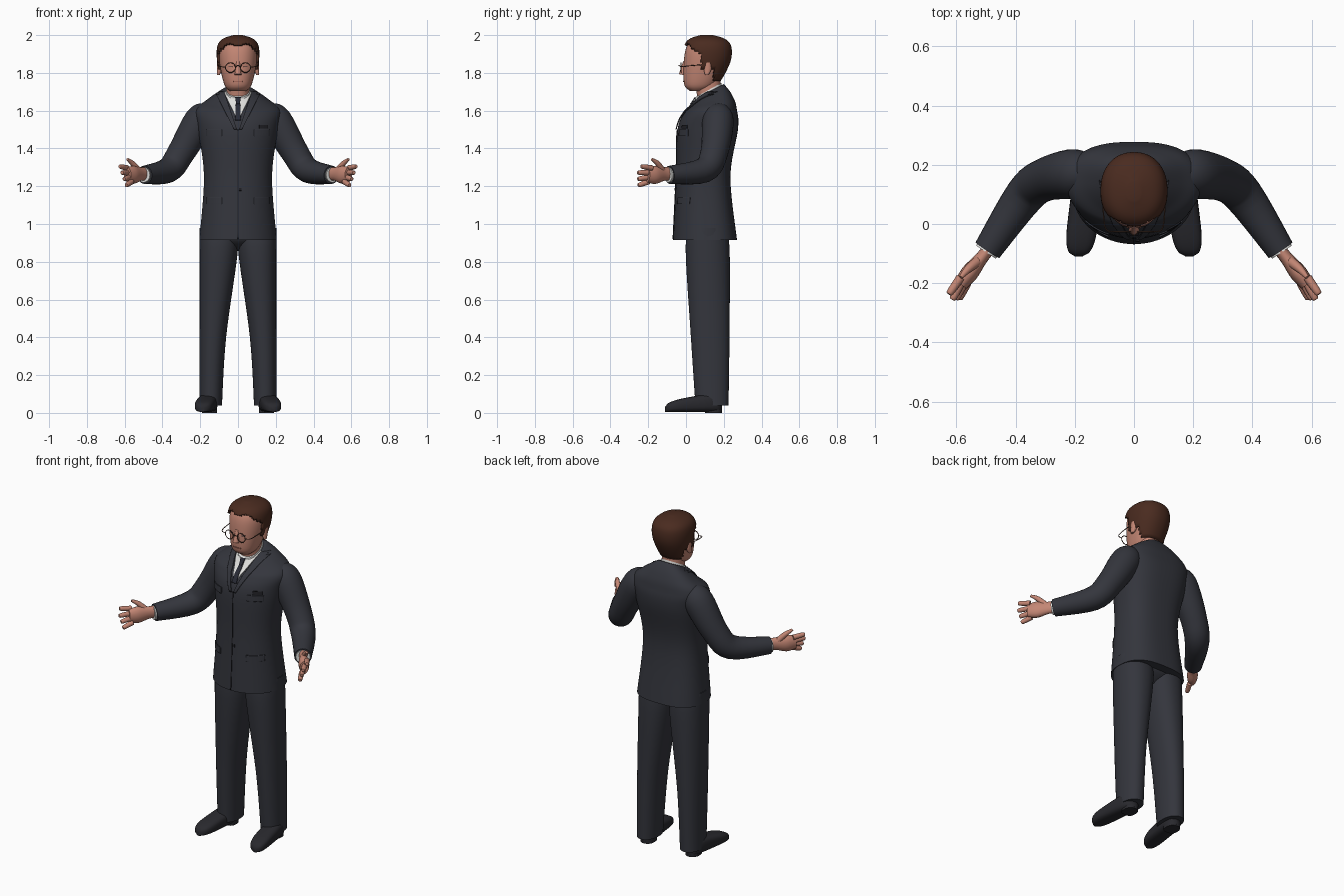
import bpy, bmesh
from math import sin, cos, pi
from mathutils import Vector
from mathutils.bvhtree import BVHTree

if "Cube" in bpy.data.objects:
    bpy.data.objects.remove(bpy.data.objects["Cube"])


def material(name, *rgb):
    mat = bpy.data.materials.new(name)
    mat.use_nodes = True
    mat.diffuse_color = (*rgb, 1)
    shader = mat.node_tree.nodes["Principled BSDF"]
    shader.inputs["Base Color"].default_value = (*rgb, 1)
    shader.inputs["Roughness"].default_value = .8
    return mat


SUIT = material("charcoal_suit", .034, .036, .046)
SEAM = material("dark_seam", .014, .014, .018)
TIE = material("navy_tie", .022, .024, .036)
SHIRT = material("white_shirt", .75, .75, .73)
SKIN = material("skin", .55, .24, .175)
LIP = material("lips", .4, .15, .11)
HAIR = material("brown_hair", .068, .024, .014)
SHOE = material("shoe_leather", .022, .022, .027)
METAL = material("spectacle_frame", .09, .045, .03)


def finish(ob, mat, mirror=False):
    ob.data.materials.append(mat)
    for other in bpy.context.selected_objects:
        other.select_set(False)
    ob.select_set(True)
    bpy.context.view_layer.objects.active = ob
    bpy.ops.object.shade_smooth_by_angle(angle=pi / 4)
    if mirror:
        ob.modifiers.new("Mirror", 'MIRROR').use_mirror_merge = False
    return ob


def make(name, verts, faces, mat, mirror=False):
    mesh = bpy.data.meshes.new(name)
    mesh.from_pydata(verts, [], faces)
    bm = bmesh.new()
    bm.from_mesh(mesh)
    bmesh.ops.recalc_face_normals(bm, faces=bm.faces)
    bm.to_mesh(mesh)
    bm.free()
    ob = bpy.data.objects.new(name, mesh)
    bpy.context.collection.objects.link(ob)
    return finish(ob, mat, mirror)


def spline(keys, steps):
    # Smooth interpolation through tuples
    out, last = [], len(keys) - 1
    for i in range(last):
        before, start, end, after = (keys[max(0, min(last, i + k))] for k in (-1, 0, 1, 2))
        for s in range(steps):
            t = s / steps
            blend = t * t * (3 - 2 * t)
            leave, arrive = t * (1 - t) ** 2 / 2, t * t * (t - 1) / 2
            out.append([q + (r - q) * blend + (r - p) * leave + (w - q) * arrive
                        for p, q, r, w in zip(before, start, end, after)])
    return out + [keys[-1]]


def loft(name, rings, mat, mirror=False):
    count, total = len(rings[0]), len(rings) * len(rings[0])
    faces = [(base + j, base + (j + 1) % count, base + count + (j + 1) % count, base + count + j)
             for base in range(0, total - count, count) for j in range(count)]
    faces += [range(count), range(total - count, total)]
    return make(name, [point for ring in rings for point in ring], faces, mat, mirror)


def oval(count, front, back):
    # Superellipse outline, with its own squareness at the front and the back
    def swell(value, power):
        return abs(value) ** (2 / power) * (1 if value > 0 else -1)
    turns = [2 * pi * j / count for j in range(count)]
    powers = [back if sin(a) > 0 else front for a in turns]
    return [(swell(cos(a), p), swell(sin(a), p)) for a, p in zip(turns, powers)]


def body(name, keys, mat, outer=0, tilt=0, count=48, square=2.2, rear=2.2, mirror=False):
    # Keys: height, half width, front, back; outer fixes the outside edge
    rings = []
    for z, half, front, back in spline(keys, 6):
        x = outer - half if outer else 0
        ring = []
        for c, s in oval(count, square, rear):
            y = (front + back) / 2 + s * (back - front) / 2
            ring.append((x + c * half, y, z + tilt * max(0, z - 1.6) * (y - .12)))
        rings.append(ring)
    return loft(name, rings, mat, mirror)


def tube(name, keys, mat, flat=1, count=16, mirror=False):
    # Keys: position and radius
    path, rings = spline(keys, 5), []
    for i, (*centre, radius) in enumerate(path):
        ahead, behind = path[min(i + 1, len(path) - 1)], path[max(i - 1, 0)]
        along = Vector(ahead[:3]) - Vector(behind[:3])
        side = along.cross(Vector((0, 0, 1))).normalized()
        up = side.cross(along).normalized()
        rings.append([Vector(centre) + radius * (side * flat * c + up * s)
                      for c, s in oval(count, 2, 2)])
    return loft(name, rings, mat, mirror)


def surface(ob):
    return BVHTree.FromPolygons([v.co for v in ob.data.vertices],
                                [tuple(p.vertices) for p in ob.data.polygons])


def plate(name, tree, x, z, width, height, mat, lift=.003, taper=1, lean=0, mirror=False):
    # Thin sheet laid on a front surface, hanging down from a top edge centred on x, z
    size, verts, ids = 16, [], {}
    for i in range(size + 1):
        for j in range(size + 1):
            u, v = i / size, j / size
            across = x + (u - .5) * width * (1 + (taper - 1) * v) + lean * v
            hit = tree.ray_cast(Vector((across, -1, z - height * v)), Vector((0, 1, 0)))[0]
            if hit:
                ids[i, j] = len(verts)
                verts.append(hit - Vector((0, lift, 0)))
    cells = [[(i, j), (i + 1, j), (i + 1, j + 1), (i, j + 1)]
             for i in range(size) for j in range(size)]
    faces = [[ids[q] for q in cell] for cell in cells if all(q in ids for q in cell)]
    ob = make(name, verts, faces, mat, mirror)
    solid = ob.modifiers.new("Thickness", 'SOLIDIFY')
    solid.thickness, solid.offset = .005, 0


# Jacket
jacket = body("jacket", [(.915, .205, -.068, .27), (1.25, .18, -.052, .235),
                         (1.5, .212, -.045, .275), (1.6, .225, 0, .27), (1.65, .16, .03, .245),
                         (1.7, .07, .06, .2)], SUIT, tilt=5, count=64, square=2, rear=2.7)
chest = surface(jacket)
plate("shirt_front", chest, 0, 1.7, .15, .14, SHIRT, taper=.1)
plate("tie", chest, 0, 1.65, .022, .1, TIE, lift=.008, taper=1.4)
plate("tie_knot", chest, 0, 1.67, .03, .035, TIE, lift=.012, taper=.6)
plate("lapels", chest, .098, 1.7, .05, .2, SUIT, lift=.008, taper=.3, lean=-.085, mirror=True)
plate("front_seam", chest, 0, 1.5, .004, .58, SEAM, lift=.001)
plate("chest_badge", chest, .135, 1.525, .045, .02, SEAM)
plate("chest_pocket_flaps", chest, .125, 1.5, .08, .035, SUIT, mirror=True)
plate("hip_pocket_flaps", chest, .125, 1.14, .08, .035, SUIT, mirror=True)
plate("jacket_button", chest, .012, 1.19, .014, .014, SEAM)

# Sleeves, cuffs and hands
tube("sleeves", [(.15, .17, 1.6, .05), (.2, .17, 1.55, .083), (.3, .15, 1.38, .073),
                 (.37, .095, 1.285, .067), (.495, -.088, 1.26, .048)], SUIT, count=24, mirror=True)
tube("shirt_cuffs", [(.47, -.05, 1.26, .04), (.5, -.095, 1.26, .04)], SHIRT, mirror=True)
tube("palms", [(.48, -.07, 1.265, .036), (.515, -.115, 1.265, .036), (.555, -.165, 1.26, .048),
               (.585, -.205, 1.26, .038)], SKIN, flat=.62, mirror=True)
outward = Vector((.8, .6, 0))
for i, label in enumerate(("index", "middle", "ring", "little")):
    spread = (1.5 - i) * .024
    root = Vector((.575, -.19, 1.26 + spread)) + outward * spread * .4
    tip = Vector((.608, -.26 + .01 * abs(i - 1), 1.255 + spread * 1.4)) + outward * spread * .6
    tube(label + "_fingers", [(*root, .015), (*root.lerp(tip, .9), .012), (*tip, .004)],
         SKIN, mirror=True)
tube("thumbs", [(.52, -.12, 1.275, .018), (.558, -.15, 1.32, .014), (.585, -.18, 1.343, .007)],
     SKIN, mirror=True)

# Trousers
body("trouser_seat", [(.86, .03, .08, .16), (.92, .17, .01, .22), (1, .16, .02, .2)], SUIT)
body("trouser_legs", [(.98, .09, .03, .2), (.88, .102, -.002, .23), (.4, .07, .026, .23),
                      (.04, .059, .05, .225)], SUIT, outer=.203, mirror=True)

# Shoes, toes turned outward
rings = []
for step in range(25):
    t = step / 24
    rounding = (1 - abs(2 * t - 1) ** 4) ** .5
    half, top = .012 + .04 * rounding, (.11 - .055 * t) * (.5 + .5 * rounding)
    rings.append([(.15 + .037 * t + half * c, .19 - .3 * t, .005 + top * (1 + s) / 2)
                  for c, s in oval(24, 3, 3)])
loft("shoes", rings, SHOE, mirror=True)
body("shoe_heels", [(0, .04, .1, .19), (.03, .04, .1, .19)], SHOE, outer=.19, square=3, mirror=True)

# Neck and shirt collar
body("neck", [(1.62, .06, .07, .19), (1.78, .06, .04, .18)], SKIN)
body("shirt_collar", [(1.65, .075, .046, .2), (1.71, .064, .048, .187)], SHIRT, tilt=5)

# Head, and hair trimmed from a larger copy of the same form
HEAD = [(1.705, .045, .02, .1), (1.74, .073, -.01, .16), (1.85, .098, -.012, .222),
        (1.93, .098, 0, .228), (1.97, .07, .03, .195), (1.99, .01, .09, .13)]
face = surface(body("head", HEAD, SKIN))
grow = .012
hair = body("hair", [(z + grow * (z - 1.7) * 3, half + grow, front - grow, back + grow)
                     for z, half, front, back in HEAD], HAIR, count=96)


def below_hairline(polygon):
    x, y, z = polygon.calc_center_median()
    if y > .15:
        return z < 1.75
    if y > .08:
        return z < 1.81
    return z < 1.955 - .6 * max(y, 0) - .01 * cos(x * 60)


bm = bmesh.new()
bm.from_mesh(hair.data)
bmesh.ops.delete(bm, geom=[f for f in bm.faces if below_hairline(f)], context='FACES')
bm.to_mesh(hair.data)
bm.free()
shell = hair.modifiers.new("Thickness", 'SOLIDIFY')
shell.thickness, shell.offset = .014, -1

# Facial features
body("ears", [(1.79, .008, .1, .12), (1.82, .014, .095, .135), (1.855, .008, .105, .13)], SKIN,
     outer=.112, count=16, mirror=True)
tube("nose", [(0, -.006, 1.86, .009), (0, -.02, 1.79, .018)], SKIN)
plate("mouth", face, 0, 1.757, .05, .006, LIP, lift=.001)
plate("eyes", face, .04, 1.835, .02, .005, SEAM, lift=0, mirror=True)

# Spectacles
for side in (-1, 1):
    bpy.ops.mesh.primitive_torus_add(major_radius=.026, minor_radius=.0022, major_segments=28,
                                     minor_segments=8, location=(side * .04, -.026, 1.828),
                                     rotation=(pi / 2, 0, 0))
    rim = bpy.context.object
    rim.name = "left_spectacle_rim" if side > 0 else "right_spectacle_rim"
    finish(rim, METAL)
wire = .0022
tube("spectacle_bridge", [(-.014, -.026, 1.83, wire), (0, -.038, 1.84, wire),
                          (.014, -.026, 1.83, wire)], METAL, count=8)
tube("spectacle_arms", [(.066, -.026, 1.83, wire), (.098, -.01, 1.835, wire),
                        (.106, .11, 1.845, wire)], METAL, count=8, mirror=True)
